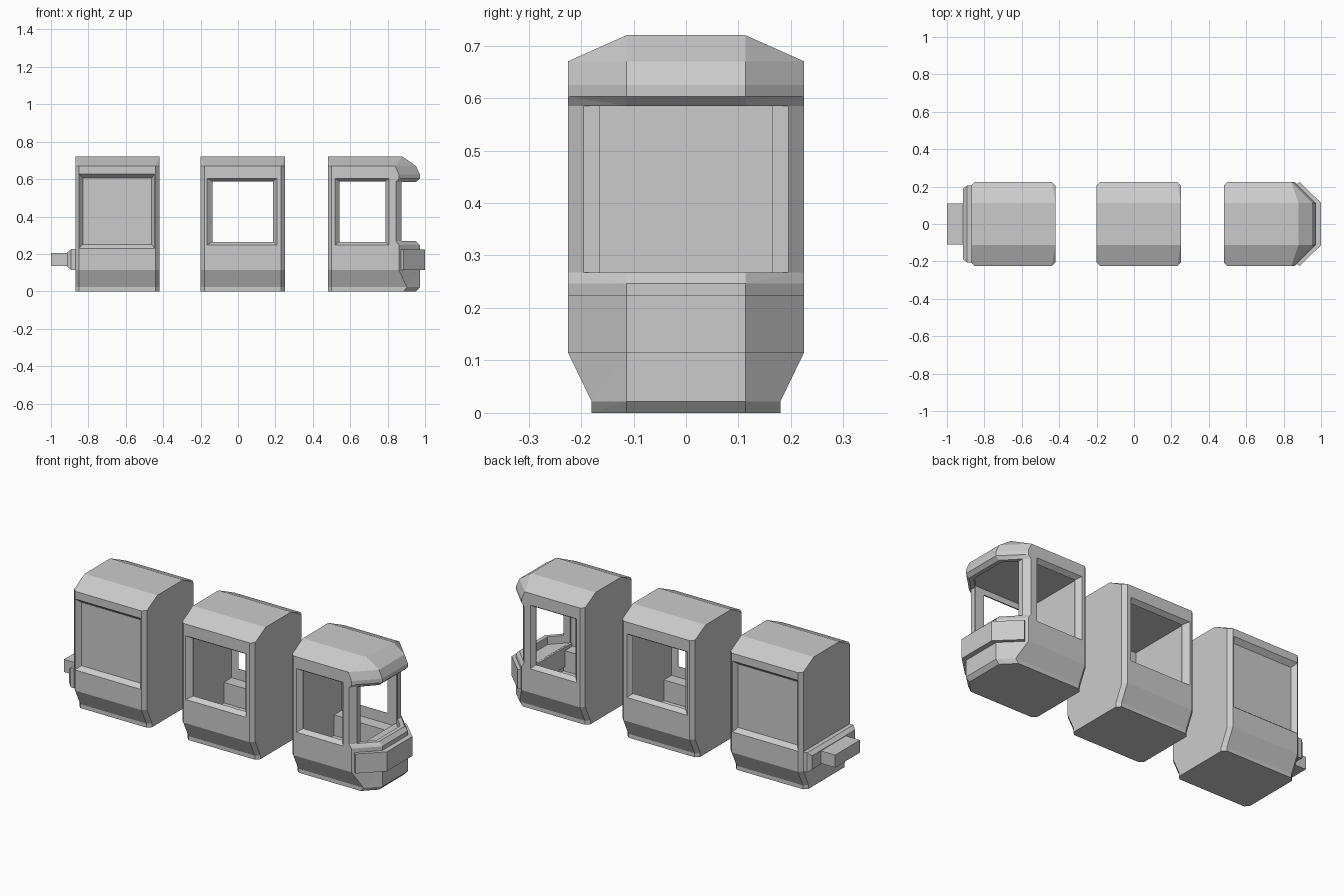
import bpy, bmesh

if "Cube" in bpy.data.objects:
    bpy.data.objects.remove(bpy.data.objects["Cube"])


def loft(name, rings):
    """Closed solid through a stack of equal-count point rings."""
    bm = bmesh.new()
    vs = [[bm.verts.new(p) for p in r] for r in rings]
    n = len(rings[0])
    for a, b in zip(vs, vs[1:]):
        for i in range(n):
            j = (i + 1) % n
            bm.faces.new((a[i], a[j], b[j], b[i]))
    bm.faces.new(vs[0][::-1])
    bm.faces.new(vs[-1])
    bmesh.ops.remove_doubles(bm, verts=bm.verts, dist=1e-4)
    bmesh.ops.connect_verts_nonplanar(bm, angle_limit=0.01, faces=bm.faces)
    bmesh.ops.recalc_face_normals(bm, faces=bm.faces)
    me = bpy.data.meshes.new(name)
    bm.to_mesh(me)
    bm.free()
    ob = bpy.data.objects.new(name, me)
    bpy.context.collection.objects.link(ob)
    return ob


def plan(z, x0, c, w, xs, xf, f):
    """Floor-plan outline: chamfered rear at x0, sides to xs, front edge at xf."""
    half = [(x0, w - c), (x0 + c, w), (xs, w), (xf, f)]
    return [(x, y, z) for x, y in half] + [(x, -y, z) for x, y in half[::-1]]


def box(name, x0, x1, y0, y1, z0, z1):
    return loft(name, [[(x0, y0, z), (x1, y0, z), (x1, y1, z), (x0, y1, z)] for z in (z0, z1)])


def cut(ob, cutter):
    cutter.hide_render = True
    m = ob.modifiers.new("cut", "BOOLEAN")
    m.operation, m.solver, m.object = "DIFFERENCE", "EXACT", cutter
    bpy.context.view_layer.objects.active = ob
    bpy.ops.object.modifier_apply(modifier=m.name)
    bpy.data.objects.remove(cutter, do_unlink=True)


def frame(levels, outer, inner):
    """Window cutter along y with a bevelled rim; levels = (y, is_outer)."""
    rings = []
    for y, out in levels:
        a, b, c, d = outer if out else inner
        rings.append([(a, y, c), (b, y, c), (b, y, d), (a, y, d)])
    return loft("window_cutter", rings)


THROUGH = [(-.26, 1), (-.225, 1), (-.2, 0), (.2, 0), (.225, 1), (.26, 1)]
PROFILE = [(0, .18), (.022, .18), (.115, .225), (.67, .225), (.72, .113)]


def cabin(name, x0, x1):
    rings = []
    for z, w in PROFILE:
        c = 0 if z > .7 else .02
        rings.append(plan(z, x0, c, w, x1 - c, x1, w - c))
    return loft(name, rings)


def benches(prefix, x0, x1):
    for side, s in (("left", 1), ("right", -1)):
        y0, y1 = sorted((s * .13, s * .2))
        box(f"{prefix}_bench_{side}", x0, x1, y0, y1, .08, .205)


# Rear cabin: solid, with a recessed door panel on each side
rear = cabin("rear_cabin", -.87, -.42)
for s in (1, -1):
    cut(rear, frame([(s * .26, 1), (s * .225, 1), (s * .2, 0)],
                    (-.851, -.446, .23, .627), (-.83, -.462, .25, .605)))

# Rear coupling: tapered bracket and beam
loft("coupling_bracket", [
    [(x, -y, a), (x, y, a), (x, y, b), (x, -y, b)]
    for x, y, a, b in ((-.86, .205, .115, .225), (-.893, .205, .115, .225), (-.913, .19, .132, .208))])
box("coupling_beam", -1, -.9, -.11, .11, .135, .205)

# Middle cabin: hollow, windows on both sides, benches inside
mid = cabin("middle_cabin", -.2, .25)
cut(mid, box("interior_cutter", -.178, .228, -.198, .198, .09, .62))
cut(mid, frame(THROUGH, (-.166, .208, .248, .604), (-.137, .188, .265, .588)))
benches("middle", -.185, .235)

# Front cabin: faceted nose, slightly pinched at the windscreen rims
front = loft("front_cabin", [plan(z, .48, c, w, xs, xf, .113) for z, c, w, xs, xf in (
    (0, .02, .18, .885, .952),
    (.022, .02, .18, .903, .972),
    (.115, .02, .225, .86, .972),
    (.247, .02, .225, .86, .972),
    (.268, .02, .225, .845, .952),
    (.585, .02, .225, .845, .952),
    (.603, .02, .225, .86, .972),
    (.625, .02, .225, .86, .972),
    (.67, .02, .225, .84, .952),
    (.72, 0, .113, .88, .88))])
cut(front, box("interior_cutter", .503, .85, -.198, .198, .09, .62))
cut(front, loft("nose_cutter", [plan(z, .75, 0, .198, .84, .93, .105) for z in (.225, .62)]))
cut(front, box("windscreen_cutter", .873, 1.1, -.3, .3, .268, .585))
cut(front, frame(THROUGH, (.519, .806, .248, .604), (.543, .788, .265, .588)))
benches("front", .495, .86)

# Front bumper wrapped around the nose
bumper = loft("front_bumper", [plan(z, .84, 0, .19, .885, 1, .113) for z in (.115, .224)])
for v in bumper.data.vertices:
    if abs(v.co.x - .885) < .001:
        v.co.y = .225 if v.co.y > 0 else -.225
